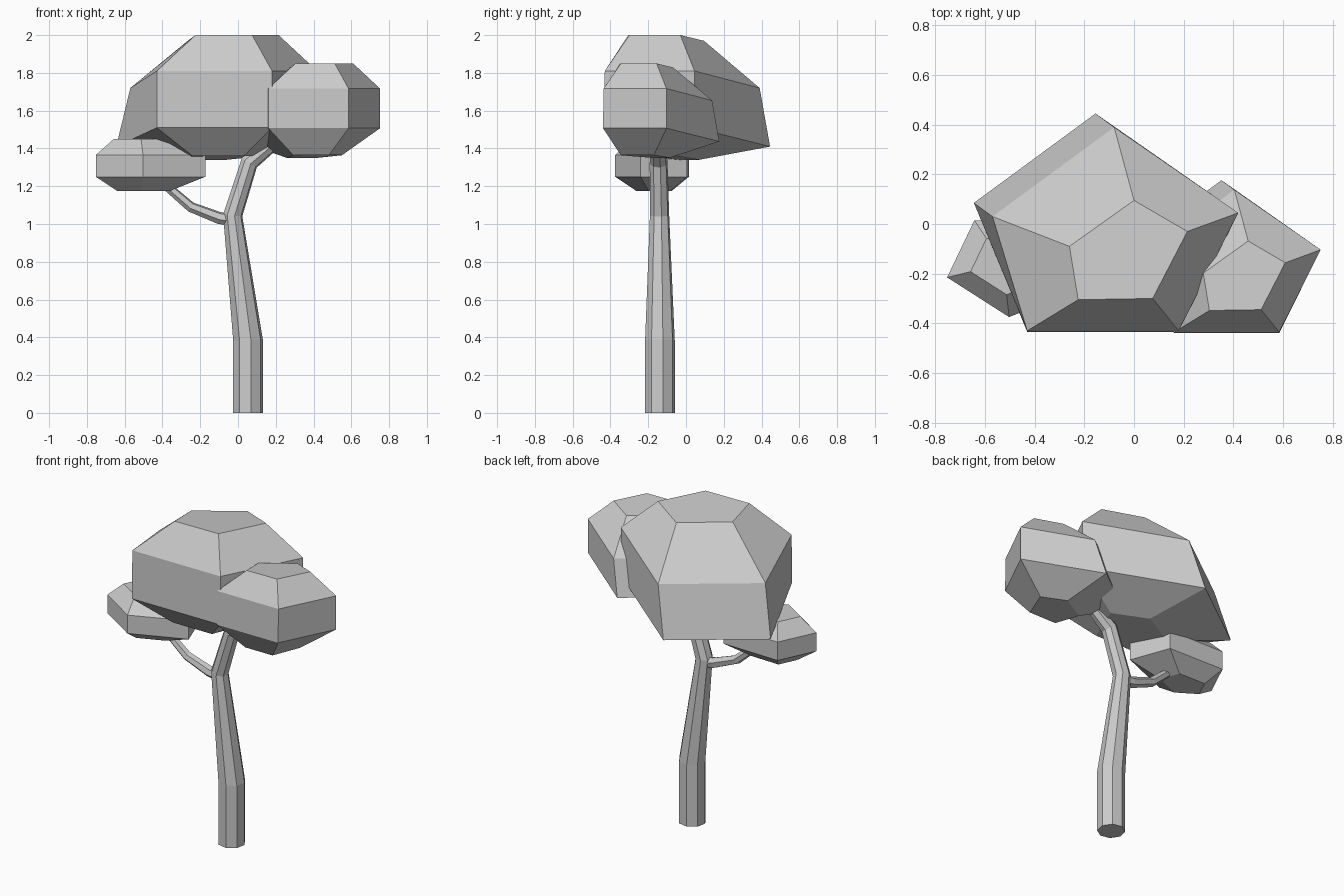
import bpy, bmesh, math
from mathutils import Vector

if "Cube" in bpy.data.objects:
    bpy.data.objects.remove(bpy.data.objects["Cube"])


def loft(name, rings):
    """Skin a list of equal-sized point rings, with capped ends."""
    bm = bmesh.new()
    loops = [[bm.verts.new(p) for p in ring] for ring in rings]
    n = len(loops[0])
    for a, b in zip(loops, loops[1:]):
        for i in range(n):
            j = (i + 1) % n
            bm.faces.new((a[i], a[j], b[j], b[i]))
    bm.faces.new(loops[0])
    bm.faces.new(loops[-1])
    bmesh.ops.recalc_face_normals(bm, faces=bm.faces)
    mesh = bpy.data.meshes.new(name)
    bm.to_mesh(mesh)
    bm.free()
    obj = bpy.data.objects.new(name, mesh)
    bpy.context.collection.objects.link(obj)
    return obj


def limb(name, path, sides):
    """Tapered tube through (x, y, z, radius) points, mitred at the bends."""
    pts = [Vector(p[:3]) for p in path]
    rings = []
    for k, p in enumerate(pts):
        back = (p - pts[k - 1]).normalized() if k else Vector((0, 0, 0))
        ahead = (pts[k + 1] - p).normalized() if k < len(pts) - 1 else Vector((0, 0, 0))
        t = (back + ahead).normalized()
        if k == 0 and p.z == 0:
            t = Vector((0, 0, 1))
        v = Vector((0, 1, 0))
        v = (v - t * v.dot(t)).normalized()
        u = v.cross(t)
        r = path[k][3]
        ring = []
        for i in range(sides):
            a = math.tau * (i + 0.25) / sides
            ring.append(p + (u * math.cos(a) + v * math.sin(a)) * r)
        rings.append(ring)
    return loft(name, rings)


# Main crown: five-sided rings ordered back, right, front right, front left, left
top = [(0, .095, 1.97), (.215, -.03, 2), (.075, -.30, 2), (-.225, -.305, 2), (-.26, -.09, 1.975)]
upper = [(-.08, .39, 1.72), (.42, .045, 1.81), (.18, -.43, 1.81), (-.43, -.43, 1.81), (-.57, .03, 1.72)]
lower = [(-.155, .445, 1.41), (.42, .045, 1.51), (.18, -.435, 1.51), (-.43, -.435, 1.51), (-.645, .085, 1.41)]
base = [(-.06, .07, 1.34), (.13, -.05, 1.36), (.03, -.30, 1.36), (-.24, -.30, 1.36), (-.29, -.06, 1.34)]
loft("main_crown", [top, upper, lower, base])

# Right crown: smaller version of the main crown with a deeper underside
rings = [[(x * .695 + .46, y * .70 - .135, z * .70 + .45) for x, y, z in ring]
         for ring in (top, upper, lower, base)]
rings[-1] = [(x, y, z - .038) for x, y, z in rings[-1]]
loft("right_crown", rings)

# Left crown: flat, level pentagonal cluster
outline = [(-.29, -.055), (-.04, -.215), (.29, -.08), (.2, .165), (-.18, .175)]
left = []
for s, z, dx in ((.58, 1.45, -.49), (1, 1.365, -.463), (1, 1.25, -.463), (.48, 1.175, -.5)):
    left.append([(x * s + dx, y * s - .16, z) for x, y in outline])
loft("left_crown", left)

# Trunk and side branch
limb("trunk", [(.053, -.138, 0, .08), (.053, -.138, .385, .08), (-.028, -.14, 1.045, .052),
               (.06, -.145, 1.325, .048), (.21, -.15, 1.45, .04)], 8)
limb("side_branch", [(-.02, -.14, 1.02, .034), (-.10, -.14, 1.032, .033),
                     (-.25, -.145, 1.09, .028), (-.40, -.15, 1.22, .024)], 6)
